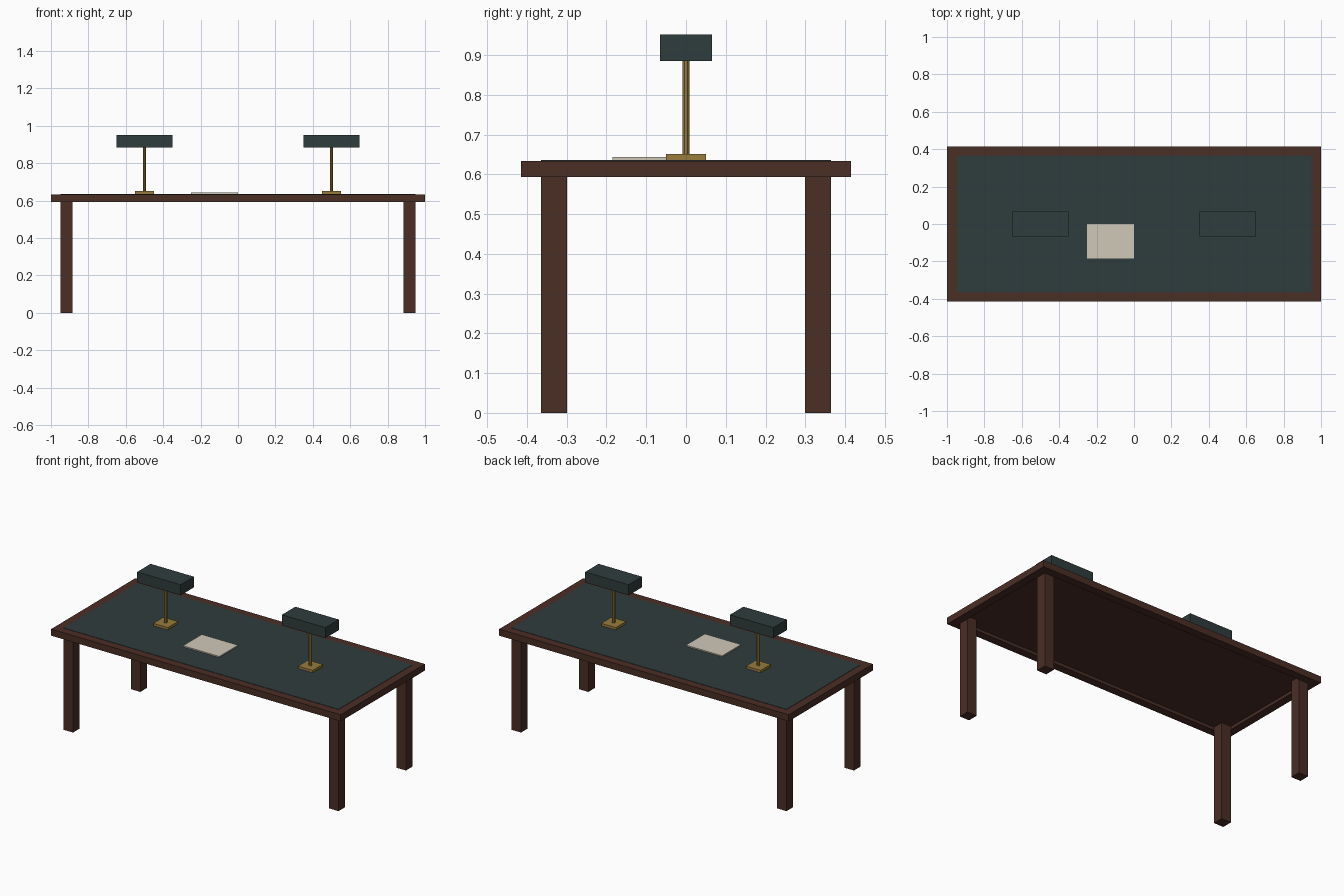
import bpy
import math

if "Cube" in bpy.data.objects:
    bpy.data.objects.remove(bpy.data.objects["Cube"])


def material(name, rgb):
    m = bpy.data.materials.new(name)
    lin = [(c / 255 / 12.92) if c / 255 <= 0.04045 else ((c / 255 + 0.055) / 1.055) ** 2.4 for c in rgb]
    m.diffuse_color = (*lin, 1)
    m.use_nodes = True
    m.node_tree.nodes["Principled BSDF"].inputs["Base Color"].default_value = m.diffuse_color
    return m


WOOD = material("dark_wood", (74, 46, 37))
GREEN = material("dark_green", (47, 60, 60))
BRASS = material("brass", (152, 124, 60))
PAPER = material("paper", (208, 200, 185))


def box(name, mat, x0, x1, y0, y1, z0, z1):
    bpy.ops.mesh.primitive_cube_add(size=1, location=((x0 + x1) / 2, (y0 + y1) / 2, (z0 + z1) / 2))
    o = bpy.context.object
    o.name = name
    o.scale = (x1 - x0, y1 - y0, z1 - z0)
    bpy.ops.object.transform_apply(location=False, rotation=False, scale=True)
    o.data.materials.append(mat)
    return o


# Table frame: four rails around a recessed board
X, Y, RIM = 1.0, 0.415, 0.05
XI, YI = X - RIM, Y - RIM
Z0, Z1 = 0.593, 0.634
box("front_rail", WOOD, -X, X, -Y, -YI, Z0, Z1)
box("back_rail", WOOD, -X, X, YI, Y, Z0, Z1)
box("left_rail", WOOD, -X, -XI, -YI, YI, Z0, Z1)
box("right_rail", WOOD, XI, X, -YI, YI, Z0, Z1)
box("table_board", WOOD, -XI, XI, -YI, YI, 0.612, 0.632)
box("writing_surface", GREEN, -XI, XI, -YI, YI, 0.632, 0.636)

# Legs in the inner corners of the frame
LEG = 0.066
for sx, side in ((-1, "left"), (1, "right")):
    for sy, end in ((-1, "front"), (1, "back")):
        xs = sorted((sx * XI, sx * (XI - LEG)))
        ys = sorted((sy * YI, sy * (YI - LEG)))
        box(f"{end}_{side}_leg", WOOD, *xs, *ys, 0, 0.612)

# Two desk lamps
for x, side in ((-0.5, "left"), (0.5, "right")):
    box(f"{side}_lamp_base", BRASS, x - 0.05, x + 0.05, -0.05, 0.05, 0.635, 0.651)
    bpy.ops.mesh.primitive_cylinder_add(vertices=8, radius=0.01, depth=0.245,
                                        location=(x, 0, 0.7715), rotation=(0, 0, math.pi / 8))
    stem = bpy.context.object
    stem.name = f"{side}_lamp_stem"
    stem.data.materials.append(BRASS)
    box(f"{side}_lamp_shade", GREEN, x - 0.15, x + 0.15, -0.066, 0.066, 0.885, 0.951)

# Sheet stack
box("paper_stack", PAPER, -0.25, 0, -0.185, 0, 0.636, 0.643)
